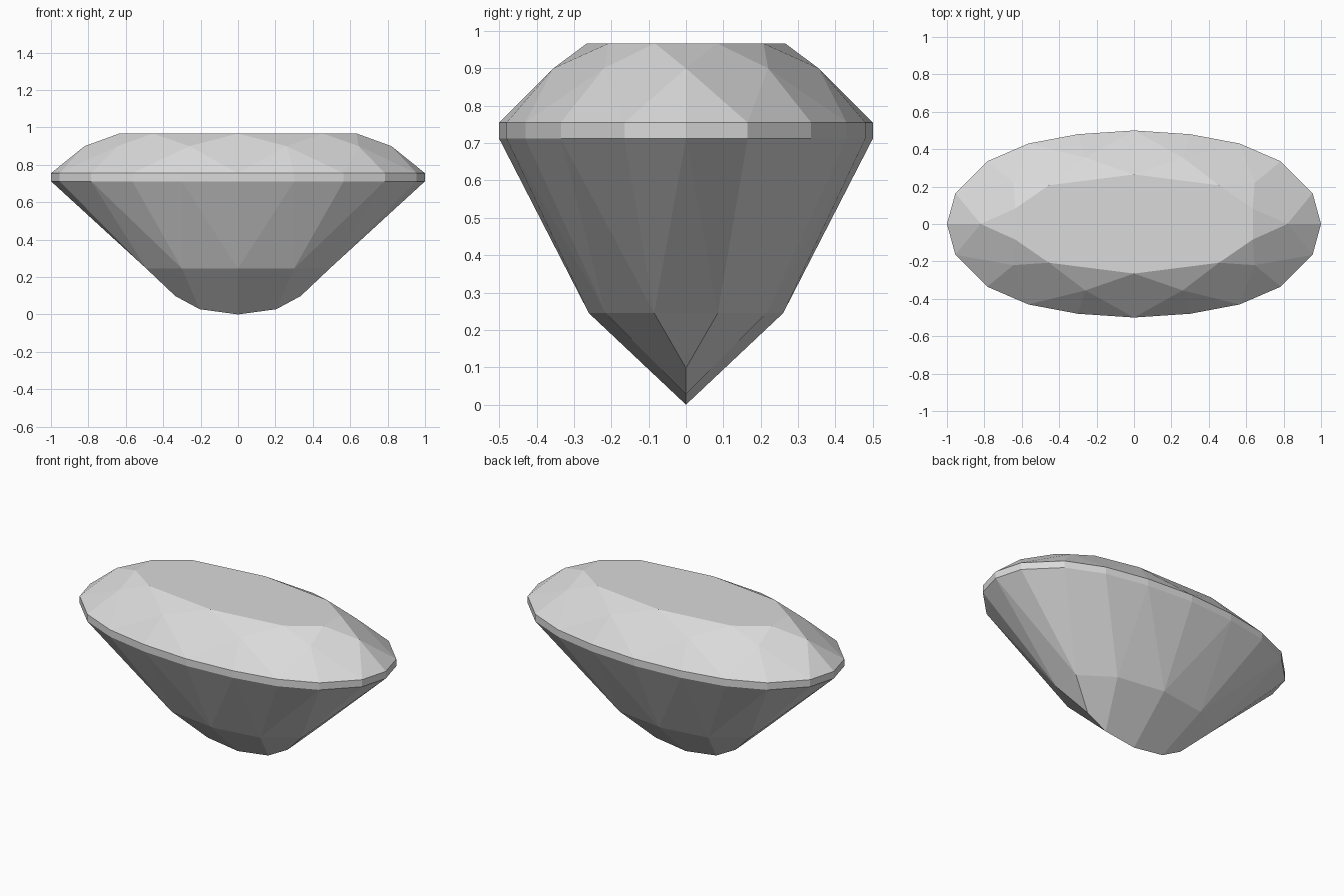
import bpy
import bmesh

cube = bpy.data.objects.get("Cube")
if cube:
    bpy.data.objects.remove(cube, do_unlink=True)

material = bpy.data.materials.new("pale_grey")
material.use_nodes = True
colour = (0.7, 0.7, 0.7, 1)
material.diffuse_color = colour
material.node_tree.nodes["Principled BSDF"].inputs["Base Color"].default_value = colour

bm = bmesh.new()


def ring(quarter, z):
    """Mirror a quarter outline into a full counter-clockwise ring."""
    upper = quarter + [(-x, y) for x, y in reversed(quarter) if x > 0]
    upper = [(x, y) for x, y in upper if y > 0 or x > 0]
    full = upper + [(-x, -y) for x, y in upper]
    return [bm.verts.new((x, y, z)) for x, y in full]


def facet(*verts):
    """Add a face, dropping repeated corners."""
    bm.faces.new(list(dict.fromkeys(verts)))


# Outlines from the table down to the lower pavilion
girdle = [(1, 0), (0.955, 0.165), (0.785, 0.335), (0.565, 0.43), (0.3, 0.48), (0, 0.5)]
table = ring([(0.635, 0.083), (0.455, 0.207), (0, 0.265)], 0.967)
crown = ring([(0.82, 0), (0.645, 0.22), (0.26, 0.355)], 0.9)
girdle_top = ring(girdle, 0.755)
girdle_base = ring(girdle, 0.712)
pavilion = ring([(0.49, 0.085), (0.3, 0.215), (0, 0.26)], 0.245)

# Keel ridge, listed once along each side
ridge = [bm.verts.new((x, 0, z)) for x, z in
         [(0.335, 0.098), (0.205, 0.028), (0, 0), (-0.205, 0.028), (-0.335, 0.098)]]
keel = ridge + ridge[::-1]

facet(*table)
sides = len(table)
for k in range(sides):
    prev, nxt = k - 1, (k + 1) % sides
    before, mid, after, far = 2 * k - 1, 2 * k, 2 * k + 1, (2 * k + 2) % (2 * sides)
    # Crown: star, kite and the two half facets
    facet(table[prev], crown[k], table[k])
    facet(table[k], crown[k], girdle_top[after], crown[nxt])
    facet(crown[k], girdle_top[mid], girdle_top[after])
    facet(crown[k], girdle_top[before], girdle_top[mid])
    # Girdle band
    for a, b in ((mid, after), (after, far)):
        facet(girdle_base[a], girdle_base[b], girdle_top[b], girdle_top[a])
        facet(girdle_base[b], girdle_base[a], pavilion[k])
    # Pavilion main facets and the facets meeting at the keel
    facet(girdle_base[mid], pavilion[k], pavilion[prev])
    facet(pavilion[prev], pavilion[k], keel[k], keel[prev])

bmesh.ops.recalc_face_normals(bm, faces=bm.faces)
mesh = bpy.data.meshes.new("oval_gem")
bm.to_mesh(mesh)
bm.free()
mesh.materials.append(material)
gem = bpy.data.objects.new("oval_gem", mesh)
bpy.context.collection.objects.link(gem)
